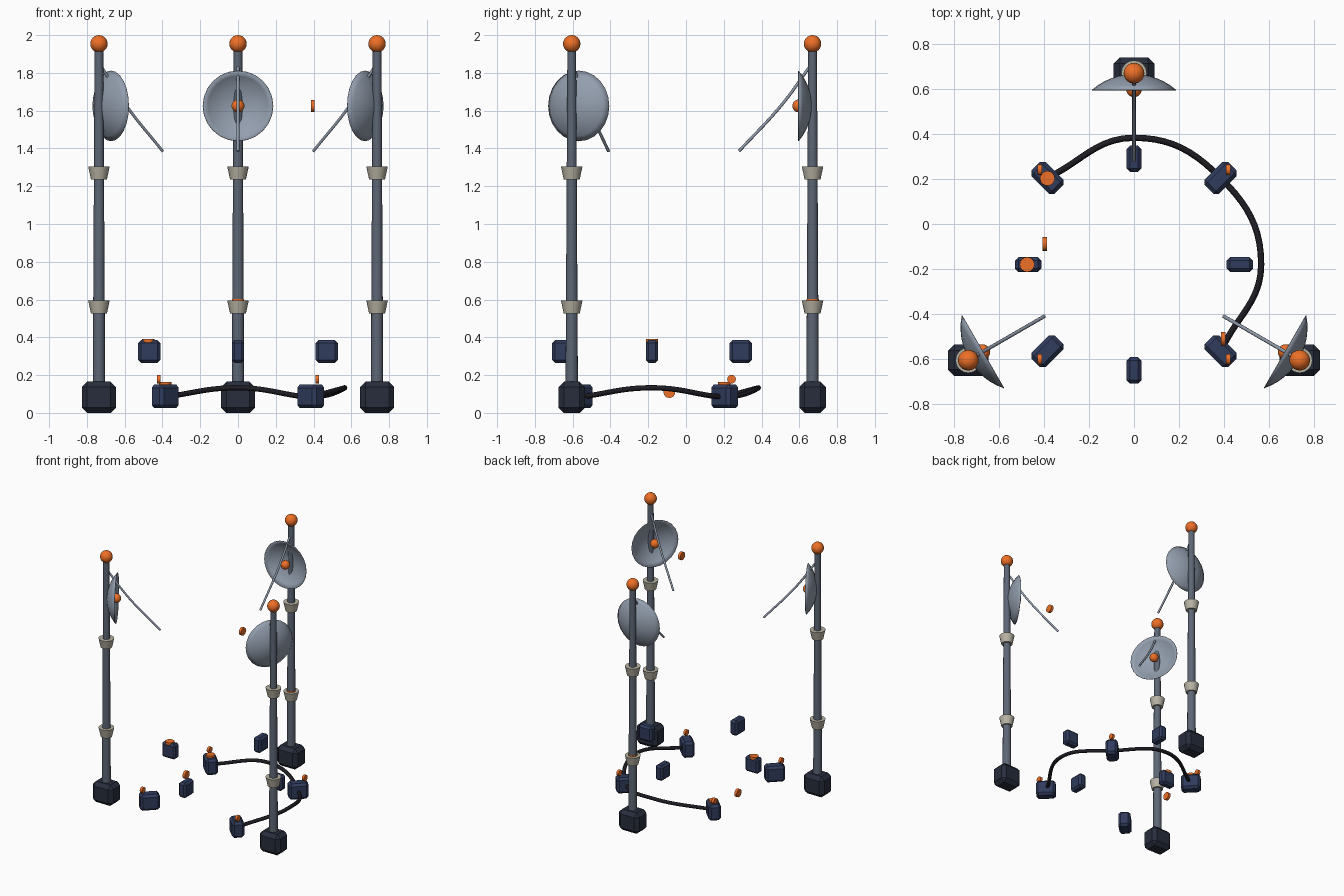
import bpy, bmesh, math
from mathutils import Matrix, Vector

if "Cube" in bpy.data.objects:
    bpy.data.objects.remove(bpy.data.objects["Cube"])

CY = -0.18  # centre of the radial layout


def material(name, rgb):
    m = bpy.data.materials.new(name)
    m.diffuse_color = (*rgb, 1)
    m.use_nodes = True
    m.node_tree.nodes["Principled BSDF"].inputs["Base Color"].default_value = m.diffuse_color
    return m


STEEL = material("steel", (0.11, 0.135, 0.18))
DISH = material("dish_grey", (0.29, 0.34, 0.42))
DARK = material("dark_base", (0.02, 0.026, 0.045))
NAVY = material("navy", (0.03, 0.045, 0.11))
BEIGE = material("beige", (0.48, 0.45, 0.37))
ORANGE = material("orange", (0.85, 0.16, 0.02))
BLACK = material("black_rubber", (0.012, 0.012, 0.017))


def finish(name, bm, mat, matrix, smooth=True):
    me = bpy.data.meshes.new(name)
    bm.to_mesh(me)
    bm.free()
    ob = bpy.data.objects.new(name, me)
    bpy.context.collection.objects.link(ob)
    me.materials.append(mat)
    ob.matrix_world = matrix
    if smooth:
        bpy.ops.object.select_all(action='DESELECT')
        ob.select_set(True)
        bpy.context.view_layer.objects.active = ob
        bpy.ops.object.shade_smooth_by_angle(angle=math.radians(35))
    return ob


def block(name, size, bevel, mat, matrix):
    bm = bmesh.new()
    bmesh.ops.create_cube(bm, size=1)
    bmesh.ops.scale(bm, vec=size, verts=bm.verts)
    bmesh.ops.bevel(bm, geom=bm.edges[:], offset=bevel, segments=1, affect='EDGES')
    return finish(name, bm, mat, matrix, False)


def cone(name, r1, r2, z1, z2, mat, matrix, sides=16):
    bm = bmesh.new()
    bmesh.ops.create_cone(bm, cap_ends=True, segments=sides, radius1=r1, radius2=r2,
                          depth=z2 - z1, matrix=Matrix.Translation((0, 0, (z1 + z2) / 2)))
    return finish(name, bm, mat, matrix)


def ball(name, r, mat, matrix):
    bm = bmesh.new()
    bmesh.ops.create_uvsphere(bm, u_segments=20, v_segments=12, radius=r)
    return finish(name, bm, mat, matrix)


def tube(name, points, radius, mat, matrix=Matrix()):
    cu = bpy.data.curves.new(name, 'CURVE')
    cu.dimensions = '3D'
    cu.bevel_depth = radius
    cu.bevel_resolution = 2
    cu.use_fill_caps = True
    cu.resolution_u = 10
    sp = cu.splines.new('BEZIER')
    sp.bezier_points.add(len(points) - 1)
    for bp, p in zip(sp.bezier_points, points):
        bp.co = p
        bp.handle_left_type = bp.handle_right_type = 'AUTO'
    cu.materials.append(mat)
    ob = bpy.data.objects.new(name, cu)
    bpy.context.collection.objects.link(ob)
    ob.matrix_world = matrix
    return ob


def bowl(name, radius, depth, mat, matrix):
    # spherical cap spun about local x, opening towards +x
    big = (radius ** 2 + depth ** 2) / (2 * depth)
    half = math.asin(radius / big)
    bm = bmesh.new()
    pts = [(big * (1 - math.cos(half * i / 6)), 0, big * math.sin(half * i / 6)) for i in range(7)]
    vs = [bm.verts.new(p) for p in pts]
    es = [bm.edges.new(e) for e in zip(vs, vs[1:])]
    bmesh.ops.spin(bm, geom=vs + es, cent=(0, 0, 0), axis=(1, 0, 0),
                   angle=math.tau, steps=24, use_merge=True)
    bmesh.ops.remove_doubles(bm, verts=bm.verts, dist=1e-4)
    bmesh.ops.recalc_face_normals(bm, faces=bm.faces)
    ob = finish(name, bm, mat, matrix)
    mod = ob.modifiers.new("thickness", 'SOLIDIFY')
    mod.thickness = 0.003
    return ob


# Three masts around the centre, each aimed inwards along local +x
for label, deg in (("back", 90), ("left", 210), ("right", 330)):
    a = math.radians(deg)
    pos = Matrix.Translation((0.85 * math.cos(a), CY + 0.85 * math.sin(a), 0))
    aim = pos @ Matrix.Rotation(a + math.pi, 4, 'Z')
    block(label + "_mast_base", (0.18, 0.14, 0.165), 0.028, DARK,
          pos @ Matrix.Translation((0, 0, 0.0825)))
    cone(label + "_mast_pole", 0.033, 0.023, 0.1, 1.94, STEEL, pos)
    for part, z in (("lower", 0.525), ("upper", 1.235)):
        cone(f"{label}_{part}_collar", 0.042, 0.057, z, z + 0.07, BEIGE, pos)
    ball(label + "_beacon", 0.046, ORANGE, pos @ Matrix.Translation((0, 0, 1.954)))
    bowl(label + "_dish", 0.187, 0.07, DISH, aim @ Matrix.Translation((0.004, 0, 1.625)))
    ball(label + "_dish_feed", 0.034, ORANGE, aim @ Matrix.Translation((0.073, 0, 1.625)))
    tube(label + "_boom", [(0.01, 0, 1.84), (0.16, 0, 1.635), (0.39, 0, 1.385)], 0.008, DISH, aim)

# Two rings of four bevelled boxes: cardinal ones raised, diagonal ones low
for i in range(4):
    a = math.radians(90 * i)
    spin = Matrix.Translation((0, CY, 0)) @ Matrix.Rotation(a, 4, 'Z')
    block(f"raised_box_{i}", (0.118, 0.065, 0.12), 0.015, NAVY,
          spin @ Matrix.Translation((0.47, 0, 0.325)))
    diag = spin @ Matrix.Rotation(math.pi / 4, 4, 'Z')
    block(f"low_box_{i}", (0.145, 0.09, 0.125), 0.017, NAVY,
          diag @ Matrix.Translation((0.545, 0, 0.0875)))


# Orange upright lamps: four on the low boxes, two loose larger ones
def lamp(name, loc, r):
    cone(name, r, r, -0.01, 0.01, ORANGE,
         Matrix.Translation(loc) @ Matrix.Rotation(math.pi / 2, 4, 'Y'))


for sx in (-1, 1):
    for y in (0.241, -0.601):
        lamp("box_lamp", (0.419 * sx, y, 0.178), 0.023)
lamp("low_lamp", (-0.396, -0.088, 0.11), 0.031)
lamp("high_lamp", (0.396, -0.51, 1.625), 0.031)

# Flat orange caps
for name, x, y, z in (("low_box_cap", -0.385, 0.203, 0.145), ("raised_box_cap", -0.475, -0.18, 0.373),
                      ("mast_cap", 0, 0.67, 0.585)):
    cone(name, 0.033, 0.033, 0, 0.019, ORANGE, Matrix.Translation((x, y, z)))

# Cable linking three low boxes
tube("cable", [(-0.385, 0.205, 0.085), (0, 0.383, 0.133), (0.385, 0.205, 0.085),
               (0.565, -0.18, 0.133), (0.39, -0.555, 0.085)], 0.014, BLACK)
